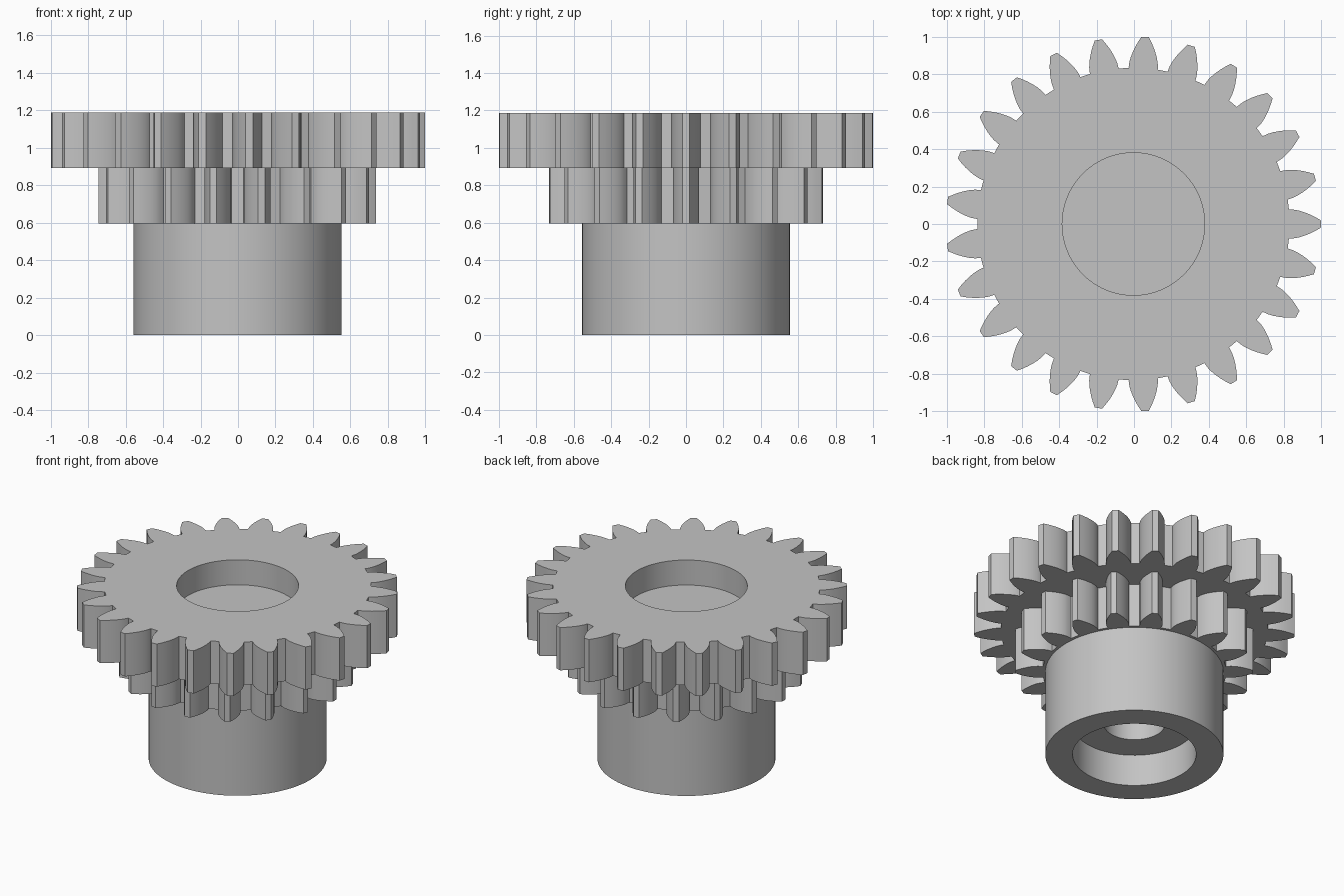
import bpy, bmesh, math
from math import pi, cos, sin, tan, acos, sqrt

if "Cube" in bpy.data.objects:
    bpy.data.objects.remove(bpy.data.objects["Cube"])

CENTRE_X = -0.003
MODULE = 2 / 27
PRESSURE = math.radians(25)
RECESS_R, BORE_R, HUB_R = 0.38, 0.19, 0.555
HUB_TOP, STEP, TOP = 0.595, 0.893, 1.187

grey = bpy.data.materials.new("plain grey")
grey.use_nodes = True
grey.diffuse_color = (0.55, 0.55, 0.55, 1)
grey.node_tree.nodes["Principled BSDF"].inputs["Base Color"].default_value = grey.diffuse_color


def finish(name, bm):
    bmesh.ops.recalc_face_normals(bm, faces=bm.faces)
    mesh = bpy.data.meshes.new(name)
    bm.to_mesh(mesh)
    bm.free()
    mesh.materials.append(grey)
    obj = bpy.data.objects.new(name, mesh)
    obj.location.x = CENTRE_X
    bpy.context.collection.objects.link(obj)
    bpy.ops.object.select_all(action='DESELECT')
    obj.select_set(True)
    bpy.context.view_layer.objects.active = obj
    bpy.ops.object.shade_smooth_by_angle(angle=math.radians(30))
    return obj


def circle(radius, n=96):
    return [(radius * cos(2 * pi * i / n), radius * sin(2 * pi * i / n)) for i in range(n)]


def involute(angle):
    return tan(angle) - angle


def gear_outline(teeth, steps=6):
    """Spur gear outline with involute flanks, one tooth pointing to +x."""
    pitch = MODULE * teeth / 2
    tip, root, base = pitch + MODULE, pitch - 1.25 * MODULE, pitch * cos(PRESSURE)
    half = pi / (2 * teeth) + involute(PRESSURE)
    flank = [(root, half)]
    for i in range(steps + 1):
        r = base + (tip - base) * i / steps
        flank.append((r, half - involute(acos(min(1, base / r)))))
    tooth = [(r, -a) for r, a in flank] + [(r, a) for r, a in reversed(flank)]
    return [(r * cos(a + 2 * pi * k / teeth), r * sin(a + 2 * pi * k / teeth))
            for k in range(teeth) for r, a in tooth]


def extruded_plate(name, loops, z0, z1):
    """Flat plate bounded by an outer loop and optional hole loops."""
    bm = bmesh.new()
    for pts in loops:
        vs = [bm.verts.new((x, y, z0)) for x, y in pts]
        for a, b in zip(vs, vs[1:] + vs[:1]):
            bm.edges.new((a, b))
    bmesh.ops.triangle_fill(bm, use_beauty=True, edges=bm.edges[:])
    top = bmesh.ops.extrude_face_region(bm, geom=bm.faces[:], use_keep_orig=True)
    moved = [g for g in top["geom"] if isinstance(g, bmesh.types.BMVert)]
    bmesh.ops.translate(bm, verts=moved, vec=(0, 0, z1 - z0))
    return finish(name, bm)


def lathe(name, profile, n=96):
    """Closed (radius, height) profile turned around the z axis."""
    bm = bmesh.new()
    rings = [[bm.verts.new((x, y, z)) for x, y in circle(r, n)] for r, z in profile]
    for lo, hi in zip(rings, rings[1:] + rings[:1]):
        for i in range(n):
            j = (i + 1) % n
            bm.faces.new((lo[i], lo[j], hi[j], hi[i]))
    return finish(name, bm)


# Large toothed wheel with a round recess, and the recess floor
extruded_plate("large_gear", [gear_outline(25), circle(RECESS_R)], STEP, TOP)
extruded_plate("recess_floor", [circle(RECESS_R)], STEP, 1.015)

# Smaller toothed wheel below
extruded_plate("small_gear", [gear_outline(18), circle(BORE_R)], HUB_TOP, STEP)

# Hub with a stepped bore open at the bottom
lathe("hub", [(HUB_R, 0), (HUB_R, HUB_TOP), (BORE_R, HUB_TOP),
              (BORE_R, 0.217), (0.385, 0.217), (0.385, 0)])
